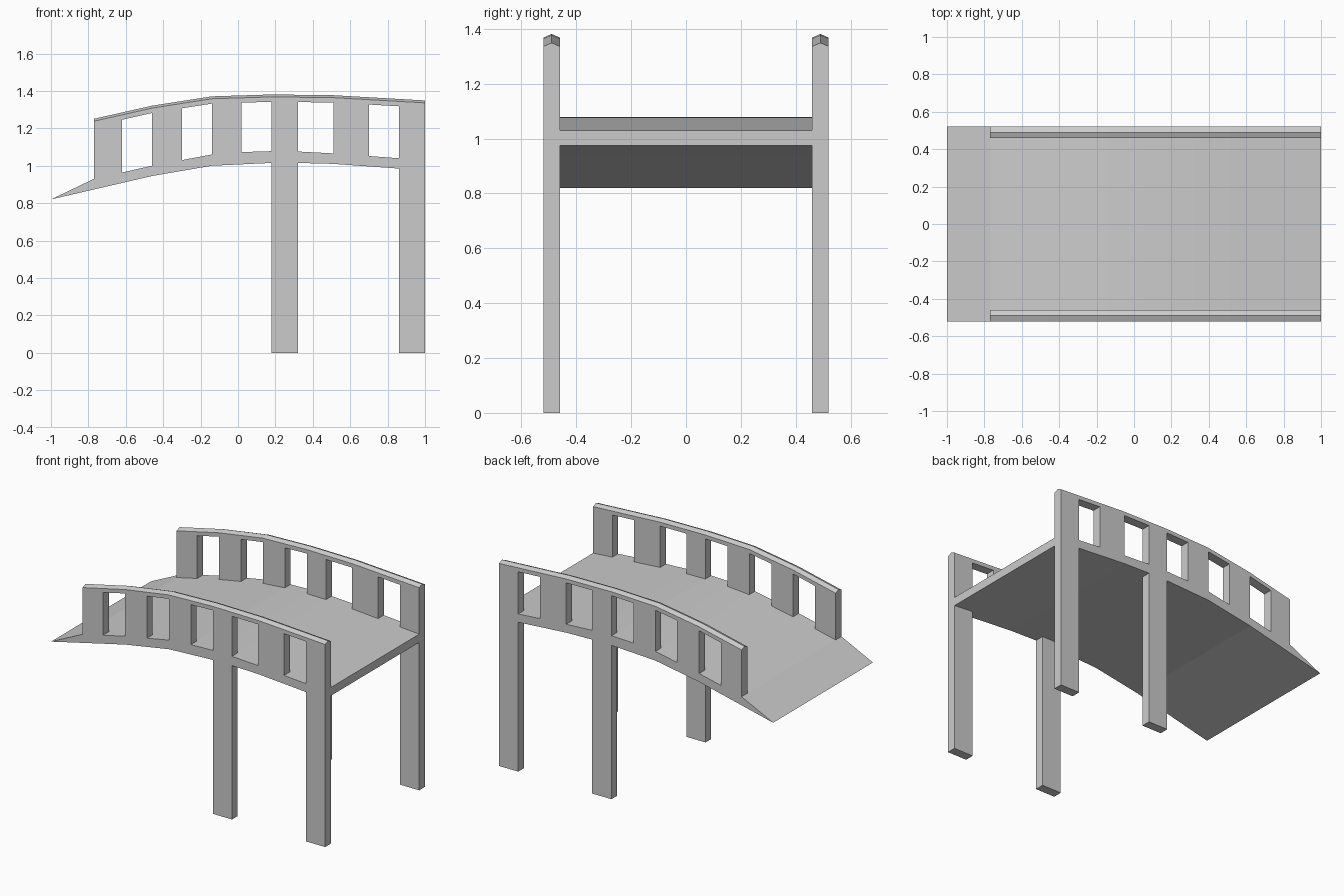
import bpy, bmesh
from mathutils import Vector

cube = bpy.data.objects.get("Cube")
if cube:
    bpy.data.objects.remove(cube, do_unlink=True)

stone = bpy.data.materials.new("stone_grey")
stone.use_nodes = True
stone.diffuse_color = (0.6, 0.6, 0.6, 1)
stone.node_tree.nodes["Principled BSDF"].inputs["Base Color"].default_value = (0.6, 0.6, 0.6, 1)

INNER, OUTER = 0.46, 0.52
MIDDLE = (INNER + OUTER) / 2

# Side curves as (x, z) points
under = [(-1, .82), (-.46, .945), (-.14, 1.0), (.18, 1.015), (.32, 1.015), (.51, 1.01), (.86, .985), (1, .975)]
deck_top = [(-1, .82), (-.77, .93), (-.46, 1.0), (-.14, 1.06), (.02, 1.073), (.18, 1.078),
            (.32, 1.076), (.51, 1.066), (.86, 1.04), (1, 1.03)]
shoulder = [(-.77, 1.238), (-.46, 1.308), (-.14, 1.358), (.18, 1.368), (.51, 1.364), (1, 1.336)]
bays = [(-.62, -.46), (-.3, -.14), (.02, .18), (.32, .51), (.7, .86)]
legs = [(.18, .32), (.86, 1)]


def height(curve, x):
    for (x0, z0), (x1, z1) in zip(curve, curve[1:]):
        if x0 <= x <= x1:
            return z0 + (z1 - z0) * (x - x0) / (x1 - x0)


def finish(name, bm, mirrored):
    bmesh.ops.recalc_face_normals(bm, faces=bm.faces[:])
    mesh = bpy.data.meshes.new(name)
    bm.to_mesh(mesh)
    bm.free()
    mesh.materials.append(stone)
    obj = bpy.data.objects.new(name, mesh)
    bpy.context.collection.objects.link(obj)
    if mirrored:
        mirror = obj.modifiers.new("Mirror", "MIRROR")
        mirror.use_axis = (False, True, False)
        mirror.use_mirror_merge = False


def extruded(name, loops, y0, y1, mirrored=False):
    """Fill an outline, leaving any further loops as holes, and extrude it along y."""
    bm = bmesh.new()
    for loop in loops:
        verts = [bm.verts.new((x, y0, z)) for x, z in loop]
        for a, b in zip(verts, verts[1:] + verts[:1]):
            bm.edges.new((a, b))
    bmesh.ops.triangle_fill(bm, edges=bm.edges[:], use_beauty=True)
    moved = bmesh.ops.extrude_face_region(bm, geom=bm.faces[:], use_keep_orig=True)
    verts = [v for v in moved["geom"] if isinstance(v, bmesh.types.BMVert)]
    bmesh.ops.translate(bm, verts=verts, vec=Vector((0, y1 - y0, 0)))
    finish(name, bm, mirrored)


# Arched deck with its tapering ramp
extruded("deck", [under + deck_top[:0:-1]], -INNER, INNER)

# Side walls: arch, posts and legs in one outline, with the openings as holes
outline = [(-1, .82)] + [p for p in under[1:] if p[0] < legs[0][0]]
for a, b in legs:
    outline += [(a, height(under, a)), (a, 0), (b, 0)]
    if b < 1:
        outline += [(b, height(under, b)), (.51, 1.01)]
outline += shoulder[::-1] + [(-.77, .93)]
windows = []
for a, b in bays:
    windows.append([(a, height(deck_top, a)), (b, height(deck_top, b)),
                    (b, height(shoulder, b) - .026), (a, height(shoulder, a) - .026)])
extruded("side_wall", [outline] + windows, INNER, OUTER, True)

# Ridged coping along the top of each wall
bm = bmesh.new()
rows = [[bm.verts.new((x, y, z + rise)) for y, rise in ((INNER, 0), (MIDDLE, .013), (OUTER, 0))]
        for x, z in shoulder]
for r, s in zip(rows, rows[1:]):
    for i in range(3):
        j = (i + 1) % 3
        bm.faces.new((r[i], r[j], s[j], s[i]))
bm.faces.new(rows[0])
bm.faces.new(rows[-1])
finish("wall_coping", bm, True)
